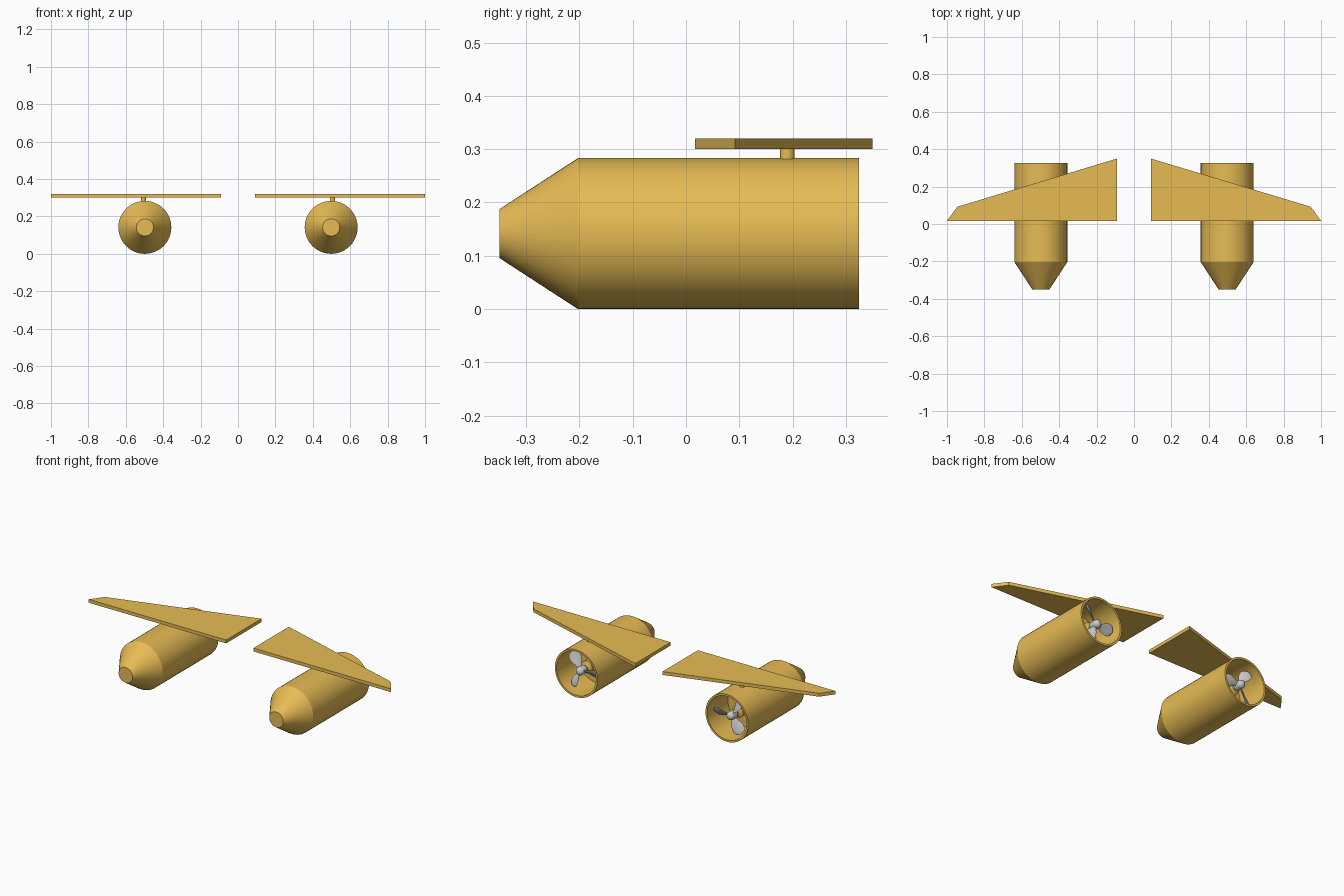
import bpy, bmesh, math
from mathutils import Matrix, Vector

if "Cube" in bpy.data.objects:
    bpy.data.objects.remove(bpy.data.objects["Cube"])

CX, CZ = 0.498, 0.1415      # axis of the right-hand pod

gold = bpy.data.materials.new("gold")
gold.diffuse_color = (0.80, 0.50, 0.09, 1)
gold.use_nodes = True
gold.node_tree.nodes["Principled BSDF"].inputs["Base Color"].default_value = gold.diffuse_color


def finish(name, bm, mat=None, angle=30):
    """Turn a bmesh into a smooth-by-angle object mirrored across x = 0."""
    bmesh.ops.remove_doubles(bm, verts=bm.verts, dist=1e-5)
    bmesh.ops.recalc_face_normals(bm, faces=bm.faces)
    mesh = bpy.data.meshes.new(name)
    bm.to_mesh(mesh)
    bm.free()
    obj = bpy.data.objects.new(name, mesh)
    bpy.context.collection.objects.link(obj)
    if mat:
        mesh.materials.append(mat)
    bpy.ops.object.select_all(action='DESELECT')
    obj.select_set(True)
    bpy.context.view_layer.objects.active = obj
    bpy.ops.object.shade_smooth_by_angle(angle=math.radians(angle))
    obj.modifiers.new("mirror", 'MIRROR').use_mirror_merge = False
    return obj


def lathe(name, profile, steps, mat=None):
    """Spin (radius, y) points around the pod axis."""
    bm = bmesh.new()
    verts = [bm.verts.new((CX + r, y, CZ)) for r, y in profile]
    edges = [bm.edges.new(p) for p in zip(verts, verts[1:])]
    bmesh.ops.spin(bm, geom=verts + edges, cent=(CX, 0, CZ), axis=(0, 1, 0),
                   angle=math.tau, steps=steps)
    return finish(name, bm, mat)


# Pod: tapered nose, straight shell, hollow rear
lathe("pod_shell", [(0, -0.35), (0.046, -0.35), (0.1415, -0.203), (0.1415, 0.325),
                    (0.130, 0.325), (0.130, 0.13), (0, 0.13)], 48, gold)

# Motor housing and shaft inside the rear opening
lathe("motor", [(0, 0.128), (0.036, 0.128), (0.036, 0.225), (0.012, 0.235),
                (0.012, 0.265), (0, 0.265)], 24, gold)

# Propeller hub with rounded cap
cap = [(0.024 * math.cos(a), 0.288 + 0.022 * math.sin(a))
       for a in [math.pi / 2 * i / 6 for i in range(7)]]
lathe("propeller_hub", [(0, 0.255), (0.024, 0.255)] + cap[:-1] + [(0, 0.310)], 24)

# Three twisted blades; one points inward
bm = bmesh.new()
stations = [(0.015, 0.010, 55), (0.035, 0.018, 48), (0.055, 0.028, 40), (0.075, 0.034, 34),
            (0.095, 0.033, 29), (0.108, 0.025, 26), (0.116, 0.010, 24)]
for k in range(3):
    spin = Matrix.Rotation(math.radians(180 + 120 * k), 4, 'Y')
    rings = []
    for r, half, pitch in stations:
        ring = []
        for j in range(10):
            a = math.tau * j / 10
            p = Vector((r, 0.004 * math.sin(a), half * math.cos(a)))
            p = spin @ Matrix.Rotation(math.radians(pitch), 4, 'X') @ p
            ring.append(bm.verts.new(p + Vector((CX, 0.276, CZ))))
        rings.append(ring)
    for a, b in zip(rings, rings[1:]):
        for j in range(10):
            bm.faces.new((a[j], a[j - 1], b[j - 1], b[j]))
    bm.faces.new(rings[0])
    bm.faces.new(rings[-1])
finish("propeller_blades", bm, angle=50)

# Flat swept wing plate
bm = bmesh.new()
outline = [(0.09, 0.017), (1.0, 0.017), (0.945, 0.092), (0.09, 0.35)]
face = bm.faces.new([bm.verts.new((x, y, 0.30)) for x, y in outline])
ext = bmesh.ops.extrude_face_region(bm, geom=[face])
bmesh.ops.translate(bm, vec=(0, 0, 0.02),
                    verts=[v for v in ext["geom"] if isinstance(v, bmesh.types.BMVert)])
finish("wing", bm, gold)

# Short peg joining wing and pod
bm = bmesh.new()
bmesh.ops.create_cone(bm, cap_ends=True, segments=16, radius1=0.014, radius2=0.014, depth=0.034,
                      matrix=Matrix.Translation((0.505, 0.19, 0.287)))
finish("wing_peg", bm, gold)
